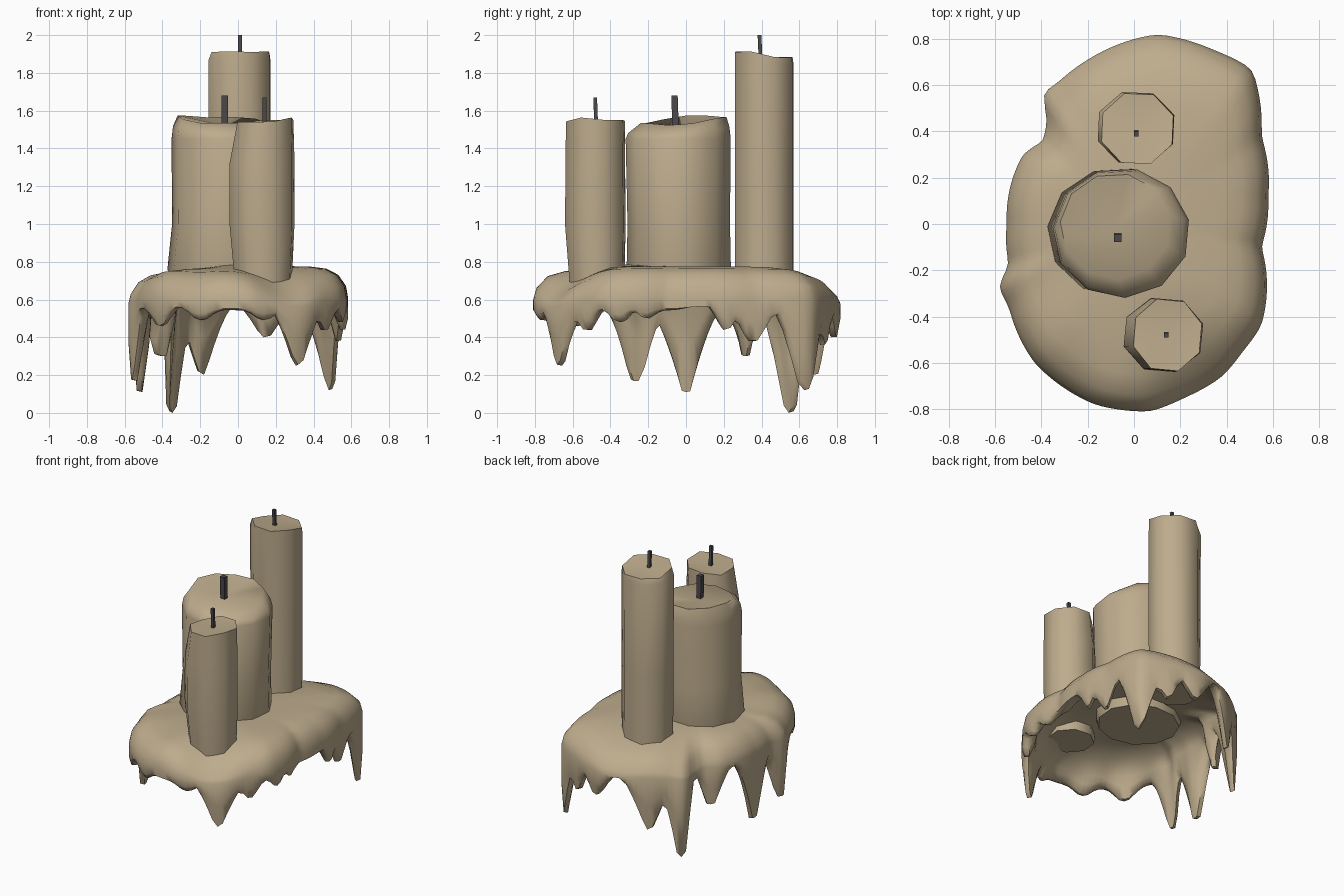
import bpy, bmesh, math

if "Cube" in bpy.data.objects:
    bpy.data.objects.remove(bpy.data.objects["Cube"])


def material(name, col):
    m = bpy.data.materials.new(name)
    m.diffuse_color = (*col, 1)
    m.use_nodes = True
    m.node_tree.nodes["Principled BSDF"].inputs["Base Color"].default_value = m.diffuse_color
    return m


WAX = material("tan wax", (0.51, 0.41, 0.265))
WICK = material("charred wick", (0.07, 0.065, 0.065))


def finish(name, bm, mat, angle):
    bmesh.ops.recalc_face_normals(bm, faces=bm.faces)
    me = bpy.data.meshes.new(name)
    bm.to_mesh(me)
    bm.free()
    me.materials.append(mat)
    for p in me.polygons:
        p.use_smooth = True
    me.set_sharp_from_angle(angle=math.radians(angle))
    ob = bpy.data.objects.new(name, me)
    bpy.context.collection.objects.link(ob)


def loft(name, rings, mat, angle, start=None, end=None):
    """Skin equal rings of points; close ends with a fan to a point or a cap."""
    bm = bmesh.new()
    vs = [[bm.verts.new(p) for p in r] for r in rings]
    n = len(vs[0])
    for a, b in zip(vs, vs[1:]):
        for i in range(n):
            j = (i + 1) % n
            bm.faces.new((a[i], a[j], b[j], b[i]))
    for ring, pt in ((vs[0], start), (vs[-1], end)):
        if pt is None:
            bm.faces.new(ring)
        else:
            c = bm.verts.new(pt)
            for i in range(n):
                bm.faces.new((ring[i], ring[(i + 1) % n], c))
    finish(name, bm, mat, angle)


# Wax pool outline (x, y), and drips (x, y, tip height, half width)
OUTLINE = [(.58, .12), (.55, .38), (.51, .67), (.35, .75), (.1, .82), (-.2, .71),
           (-.33, .61), (-.40, .56), (-.37, .46), (-.39, .36), (-.48, .3), (-.55, 0),
           (-.54, -.18), (-.585, -.27), (-.54, -.36), (-.43, -.6), (-.17, -.78),
           (.07, -.81), (.22, -.75), (.38, -.66), (.47, -.55), (.55, -.44), (.55, -.1)]
DRIPS = [(-.37, .58, 0, .14), (-.54, 0, .11, .18), (-.57, -.28, .17, .15),
         (-.19, .69, .20, .17), (.50, .65, .12, .16), (.32, -.68, .25, .16),
         (.55, .37, .38, .12), (.56, .22, .44, .08), (-.43, .33, .30, .12),
         (-.2, -.76, .49, .12), (.14, -.78, .49, .1), (.47, -.54, .44, .09),
         (.55, -.36, .48, .09), (.55, -.22, .50, .08), (.15, .8, .40, .13),
         (-.42, -.6, .46, .12), (.34, .74, .36, .11)]
# Soft rises and dips in the top of the pool (x, y, height, spread)
BUMPS = [(.27, -.66, -.06, .17), (-.43, -.58, .04, .2), (-.08, -.8, .05, .2),
         (0, .75, -.05, .25), (-.4, .5, -.06, .2), (0, -.3, .02, .2)]
N = 144
polar = sorted((math.atan2(y, x) % math.tau, math.hypot(x, y)) for x, y in OUTLINE)
polar = [(polar[-1][0] - math.tau, polar[-1][1])] + polar + [(polar[0][0] + math.tau, polar[0][1])]


def radius(a):
    for (a0, r0), (a1, r1) in zip(polar, polar[1:]):
        if a0 <= a <= a1:
            return r0 + (r1 - r0) * (a - a0) / (a1 - a0)


angles = [math.tau * i / N for i in range(N)]
raw = [radius(a) for a in angles]
R = [(raw[i - 1] + 3 * raw[i] + raw[(i + 1) % N]) / 5 for i in range(N)]


def bottom(i):
    x, y = R[i] * math.cos(angles[i]), R[i] * math.sin(angles[i])
    base = .555 + .012 * math.sin(9 * angles[i])
    z = base
    for dx, dy, tip, w in DRIPS:
        d = max(0, math.hypot(x - dx, y - dy) - .025)
        t = max(0, 1 - d / w)
        z = min(z, base - (base - tip) * t ** 1.5)
    return z


B = [bottom(i) for i in range(N)]


def ring(rad, height):
    pts = []
    for i, a in enumerate(angles):
        r = rad(i)
        pts.append((r * math.cos(a), r * math.sin(a), height(i, r * math.cos(a), r * math.sin(a))))
    return pts


def top(z):
    def height(i, x, y):
        h = z + .04 * x - .08 * max(0, -y - .4)
        for bx, by, dz, s in BUMPS:
            h += dz * math.exp(-((x - bx) ** 2 + (y - by) ** 2) / s ** 2)
        return h
    return height


# Wax pool: domed top, drip curtain, hollow underside
pool = [ring(lambda i: .4 * R[i], top(.765)),
        ring(lambda i: .65 * R[i], top(.76)),
        ring(lambda i: .8 * R[i], top(.745)),
        ring(lambda i: .91 * R[i], top(.71)),
        ring(lambda i: .98 * R[i], top(.65)),
        ring(lambda i: R[i], lambda i, x, y: .5 * top(.60)(i, x, y) + .295),
        ring(lambda i: R[i], lambda i, x, y: .28 + .5 * B[i]),
        ring(lambda i: R[i] - .015, lambda i, x, y: B[i] + .015 * (.6 - B[i])),
        ring(lambda i: R[i] - .045, lambda i, x, y: B[i]),
        ring(lambda i: R[i] - .08, lambda i, x, y: .30 + .5 * B[i]),
        ring(lambda i: R[i] - .1, lambda i, x, y: .60),
        ring(lambda i: .76 * R[i], lambda i, x, y: top(.68)(i, x, y)),
        ring(lambda i: .5 * R[i], lambda i, x, y: top(.70)(i, x, y))]
loft("wax_pool", pool, WAX, 60, (0, 0, .77), (0, 0, .705))


# Candles: uneven polygon columns with a tilted, slightly dished top
def candle(name, sides, levels, tilt, dish, phase, wick, wick_top, w):
    rings = []
    for k, (cx, cy, rx, ry, z) in enumerate(levels):
        pts = []
        for i in range(sides):
            a = math.tau * i / sides + phase
            u, v = math.cos(a), math.sin(a)
            last = k == len(levels) - 1
            wob = .008 * math.sin(3 * a + k) if last else 0
            lean = tilt[0] * u + tilt[1] * v if k >= len(levels) - 2 else 0
            pts.append((cx + rx * u, cy + ry * v, z + lean + wob))
        rings.append(pts)
    cx, cy, _, _, z = levels[-1]
    loft(name, rings, WAX, 52, None, (cx, cy, z - dish))
    # square wick, leaning slightly
    wr = []
    for zz, dx in ((z - dish - .02, 0), (wick_top, .006)):
        wr.append([(wick[0] + w * math.cos(q), wick[1] - dx + w * math.sin(q), zz)
                   for q in (math.pi / 4 + j * math.pi / 2 for j in range(4))])
    loft(name + "_wick", wr, WICK, 30)


candle("tall_candle", 8,
       [(.01, .415, .17, .165, .66), (.01, .415, .175, .165, 1.2),
        (.008, .415, .175, .165, 1.86), (.015, .412, .165, .162, 1.897)],
       (.0, -.02), .012, .35, (.01, .395), 2.0, .014)
candle("wide_candle", 11,
       [(-.065, -.035, .27, .25, .65), (-.07, -.035, .305, .28, .76),
        (-.06, -.035, .29, .275, 1.0), (-.055, -.038, .298, .282, 1.45),
        (-.06, -.035, .285, .272, 1.5), (-.08, -.01, .24, .23, 1.55)],
       (-.016, .018), .028, .2, (-.07, -.055), 1.68, .024)
candle("small_candle", 8,
       [(.135, -.47, .155, .15, .65), (.127, -.48, .18, .168, 1.0),
        (.127, -.48, .18, .165, 1.33), (.145, -.48, .155, .163, 1.545)],
       (.012, .0), .012, .3, (.14, -.475), 1.67, .014)
